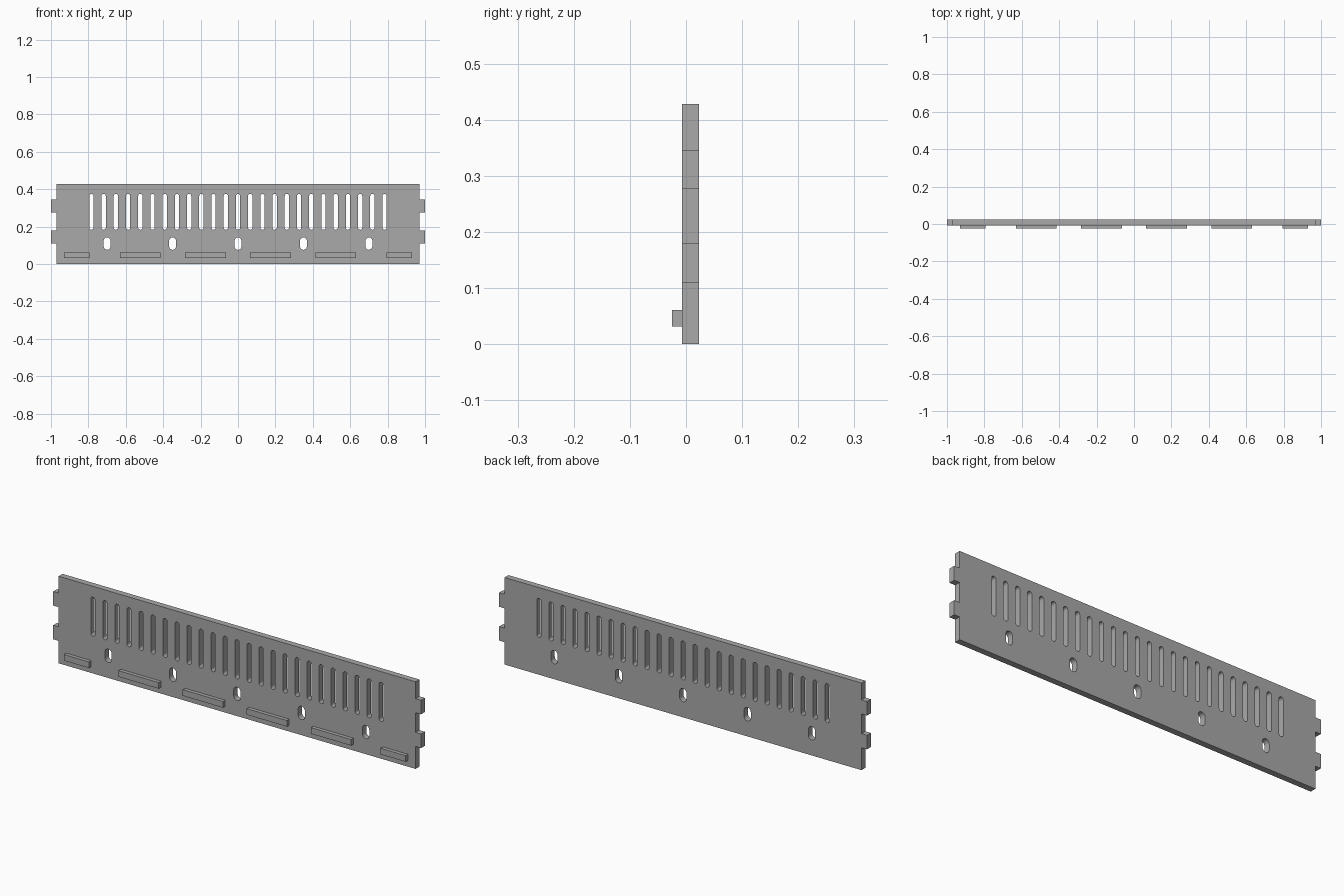
import bpy
from math import cos, sin, pi, radians
from mathutils import Matrix

cube = bpy.data.objects.get("Cube")
if cube:
    bpy.data.objects.remove(cube, do_unlink=True)

grey = bpy.data.materials.new("plain_grey")
grey.use_nodes = True
colour = (0.4, 0.4, 0.4, 1)
grey.diffuse_color = colour
grey.node_tree.nodes["Principled BSDF"].inputs["Base Color"].default_value = colour

WIDTH, HEIGHT = 0.97, 0.428          # half width and full height of the plate
FRONT, BACK = -0.007, 0.023


def slot_outline(x, low, high, radius, steps=8):
    """Upright slot with round ends."""
    arc = [pi * i / steps for i in range(steps + 1)]
    top = [(x + radius * cos(a), high - radius + radius * sin(a)) for a in arc]
    bottom = [(x - radius * cos(a), low + radius - radius * sin(a)) for a in arc]
    return top + bottom


def plate(name, outlines):
    """Sheet cut from closed outlines in x and z; inner outlines are holes."""
    curve = bpy.data.curves.new(name + "_profile", "CURVE")
    curve.dimensions = "2D"
    curve.fill_mode = "BOTH"
    curve.extrude = (BACK - FRONT) / 2
    for outline in outlines:
        spline = curve.splines.new("POLY")
        spline.points.add(len(outline) - 1)
        for point, (x, z) in zip(spline.points, outline):
            point.co = (x, z, 0, 1)
        spline.use_cyclic_u = True
    profile = bpy.data.objects.new(name + "_profile", curve)
    bpy.context.collection.objects.link(profile)
    graph = bpy.context.evaluated_depsgraph_get()
    mesh = bpy.data.meshes.new_from_object(profile.evaluated_get(graph))
    bpy.data.objects.remove(profile, do_unlink=True)
    mesh.transform(Matrix.Translation((0, (FRONT + BACK) / 2, 0))
                   @ Matrix.Rotation(radians(90), 4, "X"))
    mesh.materials.clear()
    mesh.materials.append(grey)
    obj = bpy.data.objects.new(name, mesh)
    bpy.context.collection.objects.link(obj)
    return obj


# Plate outline with two interlocking tabs on each end
edge = [(WIDTH, 0)]
for low, high in ((0.11, 0.179), (0.276, 0.345)):
    edge += [(WIDTH, low), (1, low), (1, high), (WIDTH, high)]
edge.append((WIDTH, HEIGHT))
outline = edge + [(-x, z) for x, z in reversed(edge)]

# Row of narrow vents above, row of oval mounting holes below
vents = [slot_outline(i * 0.0653, 0.183, 0.375, 0.0115) for i in range(-12, 13)]
holes = [slot_outline(i * 0.35, 0.076, 0.142, 0.0185) for i in range(-2, 3)]

panel = plate("slotted_panel", [outline] + vents + holes)
bpy.context.view_layer.objects.active = panel
panel.select_set(True)
bpy.ops.object.shade_smooth_by_angle(angle=radians(35))

# Locating ribs along the lower front
for side, sign in (("left", 1), ("right", -1)):
    for place, centre, length in (("inner", 0.174, 0.218), ("middle", 0.523, 0.218),
                                  ("outer", 0.861, 0.136)):
        bpy.ops.mesh.primitive_cube_add(size=1, location=(sign * centre, -0.0155, 0.046))
        rib = bpy.context.object
        rib.name = f"{side}_{place}_rib"
        rib.scale = (length, 0.019, 0.03)
        rib.data.materials.append(grey)
